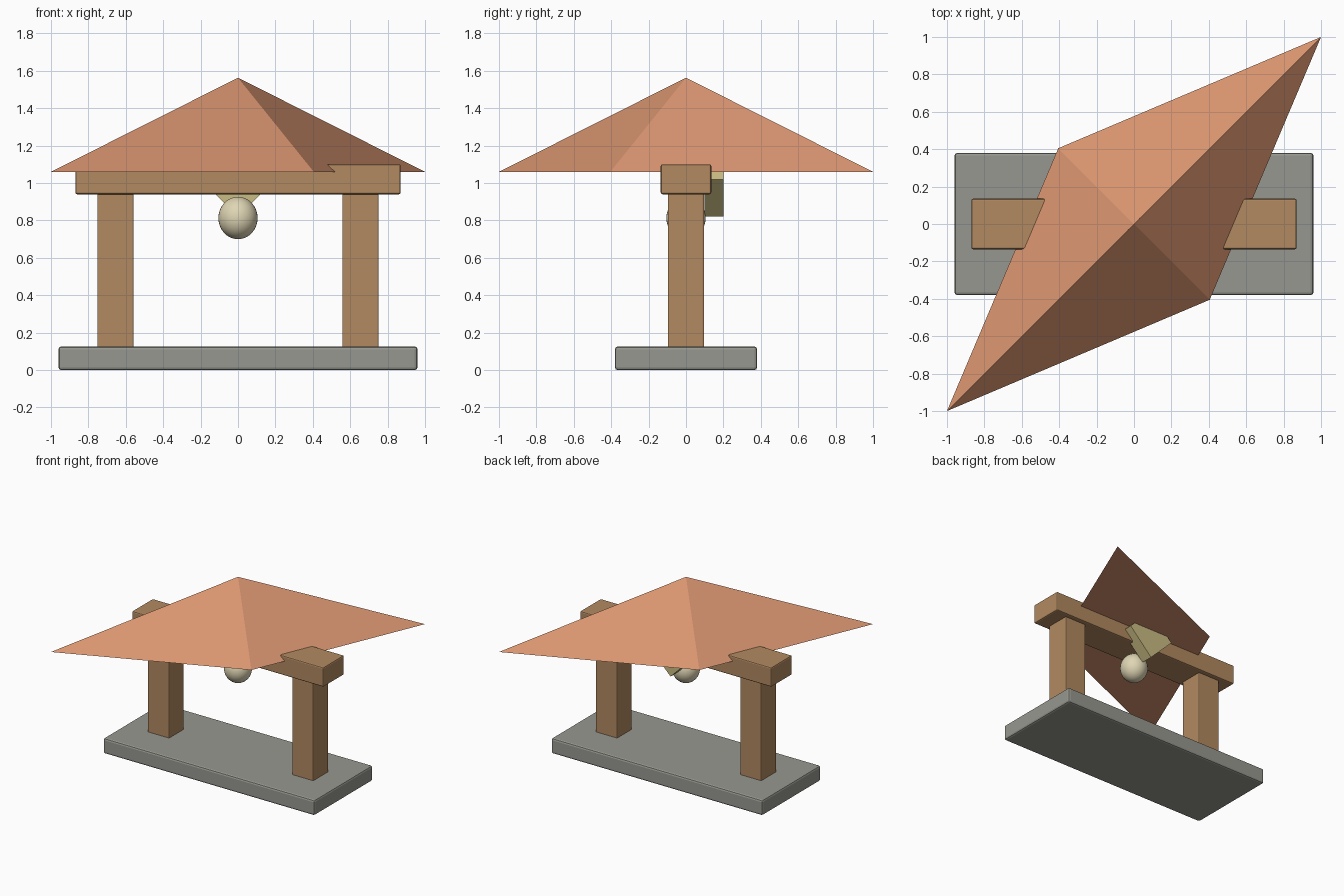
import bpy, bmesh, math
from mathutils import Matrix

if "Cube" in bpy.data.objects:
    bpy.data.objects.remove(bpy.data.objects["Cube"], do_unlink=True)


def material(name, srgb):
    color = [(c / 255) ** 2.2 for c in srgb] + [1]
    mat = bpy.data.materials.new(name)
    mat.use_nodes = True
    mat.diffuse_color = color
    mat.node_tree.nodes["Principled BSDF"].inputs["Base Color"].default_value = color
    return mat


stone = material("grey stone", (150, 150, 143))
wood = material("brown wood", (176, 136, 96))
clay = material("terracotta", (217, 148, 112))
ivory = material("ivory", (222, 212, 178))
brass = material("pale brass", (200, 187, 130))


def add_object(name, bm, mat):
    bmesh.ops.recalc_face_normals(bm, faces=bm.faces)
    mesh = bpy.data.meshes.new(name)
    bm.to_mesh(mesh)
    bm.free()
    mesh.materials.append(mat)
    obj = bpy.data.objects.new(name, mesh)
    bpy.context.collection.objects.link(obj)
    return obj


def box(name, center, size, mat, bevel=0.012, turn=0):
    bm = bmesh.new()
    bmesh.ops.create_cube(bm, size=1, matrix=Matrix.Diagonal((*size, 1)))
    obj = add_object(name, bm, mat)
    obj.location = center
    obj.rotation_euler.y = turn
    if bevel:
        mod = obj.modifiers.new("Bevel", "BEVEL")
        mod.width = bevel
        mod.segments = 2
    return obj


# Stone base
box("base", (0, 0, 0.063), (1.92, 0.76, 0.126), stone, 0.015)

# Two posts and the beam across them
for side, name in ((-1, "right_post"), (1, "left_post")):
    box(name, (side * 0.655, 0, 0.535), (0.195, 0.195, 0.85), wood, 0.008)
box("beam", (0, 0, 1.02), (1.74, 0.27, 0.16), wood, 0.01)

# Diamond block behind the beam
box("diamond_block", (0, 0.15, 1.02), (0.283, 0.1, 0.283), brass, 0, math.pi / 4)

# Hanging ball
bm = bmesh.new()
bmesh.ops.create_uvsphere(bm, u_segments=32, v_segments=20, radius=1)
ball = add_object("hanging_ball", bm, ivory)
ball.scale = (0.105, 0.105, 0.113)
ball.location = (0, 0, 0.813)
ball.data.shade_smooth()

# Closed pyramid roof stretched along one diagonal
bm = bmesh.new()
apex = bm.verts.new((0, 0, 1.563))
eaves = [bm.verts.new((x, y, 1.06))
         for x, y in ((1, 1), (-0.405, 0.405), (-1, -1), (0.405, -0.405))]
for i, corner in enumerate(eaves):
    bm.faces.new((corner, eaves[(i + 1) % 4], apex))
bm.faces.new(eaves)
add_object("roof", bm, clay)
